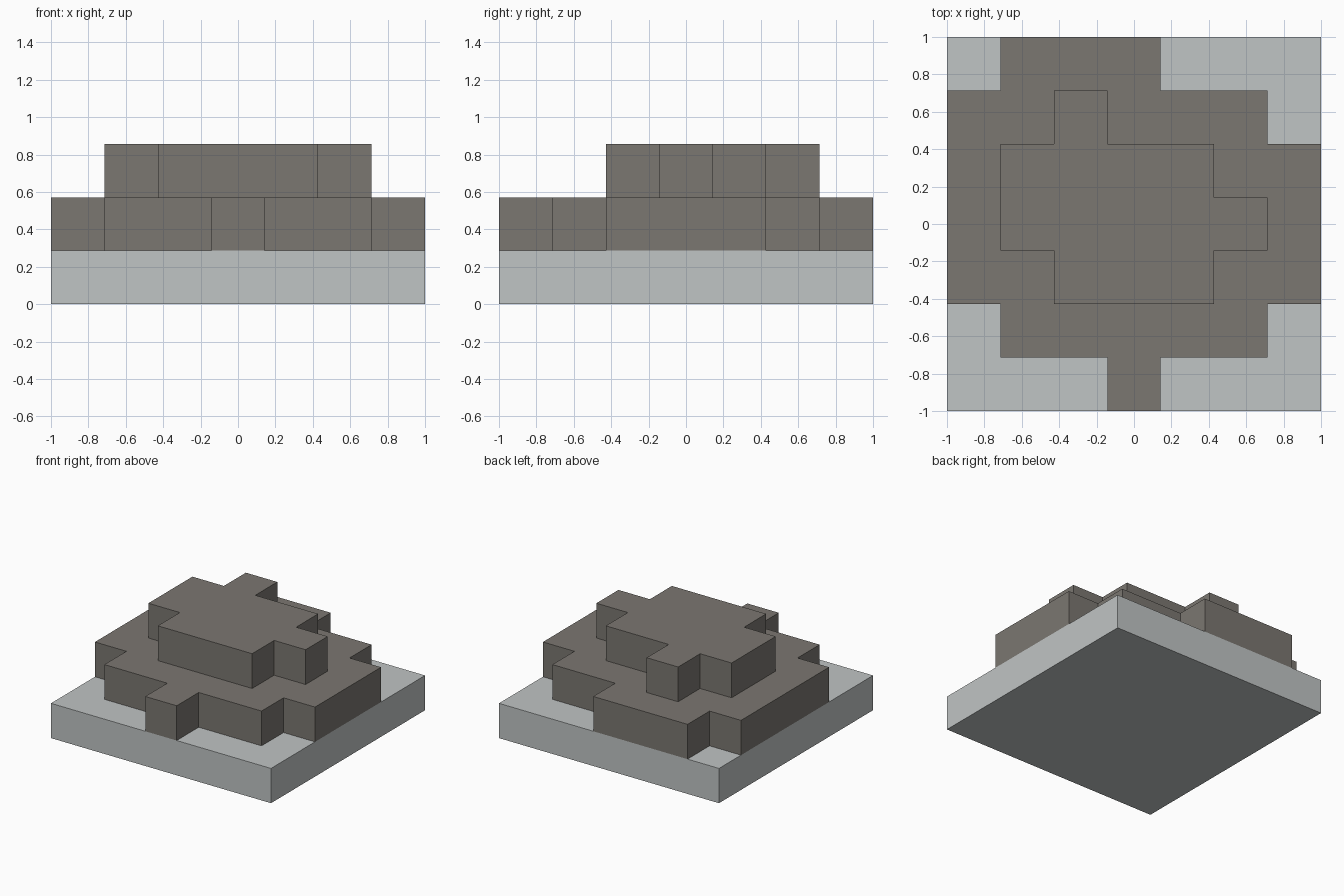
import bpy
import bmesh

cube = bpy.data.objects.get("Cube")
if cube:
    bpy.data.objects.remove(cube, do_unlink=True)

CELLS = 7
STEP = 2 / CELLS  # grid cell size, also the height of each layer


def make_material(name, rgb):
    mat = bpy.data.materials.new(name)
    mat.use_nodes = True
    mat.diffuse_color = (*rgb, 1)
    bsdf = next(n for n in mat.node_tree.nodes if n.type == "BSDF_PRINCIPLED")
    bsdf.inputs["Base Color"].default_value = (*rgb, 1)
    bsdf.inputs["Roughness"].default_value = 0.9
    return mat


def make_layer(name, level, outline, mat):
    """Extrude a grid outline into a slab one step tall."""
    bm = bmesh.new()
    verts = [bm.verts.new((i * STEP - 1, j * STEP - 1, level * STEP)) for i, j in outline]
    face = bm.faces.new(verts)
    top = bmesh.ops.extrude_face_region(bm, geom=[face])["geom"]
    bmesh.ops.translate(bm, vec=(0, 0, STEP),
                        verts=[g for g in top if isinstance(g, bmesh.types.BMVert)])
    bmesh.ops.recalc_face_normals(bm, faces=bm.faces)
    mesh = bpy.data.meshes.new(name)
    bm.to_mesh(mesh)
    bm.free()
    mesh.materials.append(mat)
    obj = bpy.data.objects.new(name, mesh)
    bpy.context.collection.objects.link(obj)
    return obj


pale_grey = make_material("pale_grey", (0.53, 0.555, 0.555))
stone_grey = make_material("stone_grey", (0.198, 0.184, 0.165))

# Square base slab
make_layer("base_slab", 0, [(0, 0), (CELLS, 0), (CELLS, CELLS), (0, CELLS)], pale_grey)

# Wide lower rock layer
make_layer("lower_rock", 1, [
    (1, 7), (4, 7), (4, 6), (6, 6), (6, 5), (7, 5), (7, 2), (6, 2), (6, 1),
    (4, 1), (4, 0), (3, 0), (3, 1), (1, 1), (1, 2), (0, 2), (0, 6), (1, 6)], stone_grey)

# Smaller upper rock layer
make_layer("upper_rock", 2, [
    (2, 6), (3, 6), (3, 5), (5, 5), (5, 4), (6, 4), (6, 3),
    (5, 3), (5, 2), (2, 2), (2, 3), (1, 3), (1, 5), (2, 5)], stone_grey)
